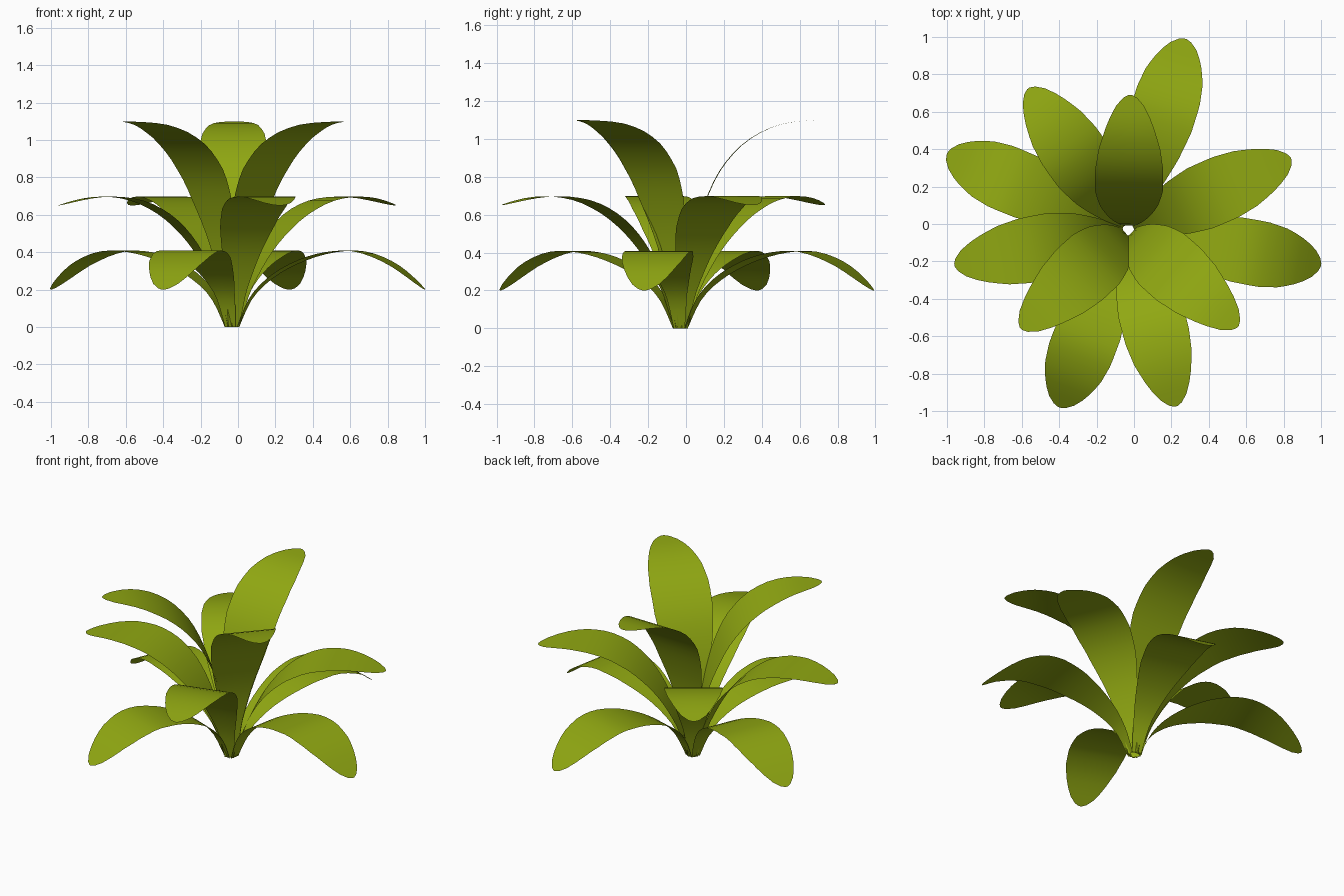
import bpy, bmesh, math

if "Cube" in bpy.data.objects:
    bpy.data.objects.remove(bpy.data.objects["Cube"])

leaf_green = bpy.data.materials.new("leaf green")
leaf_green.diffuse_color = (0.28, 0.39, 0.006, 1)
leaf_green.use_nodes = True
leaf_green.node_tree.nodes["Principled BSDF"].inputs["Base Color"].default_value = leaf_green.diffuse_color

CENTRE = (-0.03, -0.03)

# Half width of a leaf along its length (fraction, half width)
WIDTH = [(0, .03), (.15, .055), (.3, .1), (.45, .148), (.58, .174), (.7, .176),
         (.8, .158), (.9, .115), (.96, .072), (.99, .035), (1, .008)]

# Each tier: midrib as (outward fraction, height), width factor, leaf tips (x, y)
TIERS = {
    "lower_leaf": ([(.03, 0), (.10, .16), (.22, .28), (.38, .365), (.54, .405),
                    (.68, .40), (.84, .33), (1, .20)], 1.0,
                   [(.275, .99), (1.0, -.22), (-.40, -.98), (-1.0, .375)]),
    "middle_leaf": ([(.03, 0), (.09, .20), (.20, .41), (.34, .565), (.50, .66),
                     (.66, .695), (.82, .69), (1, .65)], 1.0,
                    [(.84, .35), (-.96, -.22), (-.565, .725), (.225, -.975)]),
    "upper_leaf": ([(.03, 0), (.05, .25), (.11, .50), (.23, .75), (.36, .90),
                    (.53, 1.01), (.75, 1.08), (1, 1.10)], 1.04,
                   [(-.02, .69), (-.605, -.56), (.555, -.55)]),
}


def smooth_path(pts, n=6):
    """Catmull-Rom curve through the points."""
    p = [pts[0]] + pts + [pts[-1]]
    out = []
    for i in range(1, len(p) - 2):
        for k in range(n):
            t = k / n
            out.append(tuple(
                .5 * (2 * b + (c - a) * t + (2 * a - 5 * b + 4 * c - d) * t * t
                      + (3 * b - a - 3 * c + d) * t ** 3)
                for a, b, c, d in zip(p[i - 1], p[i], p[i + 1], p[i + 2])))
    return out + [pts[-1]]


def half_width(t):
    for (a, wa), (b, wb) in zip(WIDTH, WIDTH[1:]):
        if t <= b:
            return wa + (wb - wa) * (t - a) / (b - a)
    return WIDTH[-1][1]


def resample(path, fractions):
    """Points at given fractions of the path length."""
    lengths = [0]
    for a, b in zip(path, path[1:]):
        lengths.append(lengths[-1] + math.dist(a, b))
    out = []
    for f in fractions:
        s = f * lengths[-1]
        i = next((k for k in range(len(path) - 2) if lengths[k + 1] >= s), len(path) - 2)
        u = (s - lengths[i]) / (lengths[i + 1] - lengths[i])
        out.append([a + (b - a) * u for a, b in zip(path[i], path[i + 1])])
    return out


def make_leaf(name, midrib, factor, tip):
    dx, dy = tip[0] - CENTRE[0], tip[1] - CENTRE[1]
    reach = math.hypot(dx, dy)
    dx, dy = dx / reach, dy / reach
    path = smooth_path([(r * reach, z) for r, z in midrib])
    steps = [i / 24 for i in range(23)] + [.94, .96, .975, .99, 1]
    bm = bmesh.new()
    previous = None
    for t, (r, z) in zip(sorted(steps), resample(path, sorted(steps))):
        w = half_width(t) * factor
        row = [bm.verts.new((CENTRE[0] + dx * r - dy * w * s,
                             CENTRE[1] + dy * r + dx * w * s, z)) for s in (-1, 0, 1)]
        if previous:
            for k in (0, 1):
                bm.faces.new((previous[k], row[k], row[k + 1], previous[k + 1]))
        previous = row
    for f in bm.faces:
        f.smooth = True
    mesh = bpy.data.meshes.new(name)
    bm.to_mesh(mesh)
    bm.free()
    mesh.materials.append(leaf_green)
    bpy.context.collection.objects.link(bpy.data.objects.new(name, mesh))


# Three tiers of arching leaves
for name, (midrib, factor, tips) in TIERS.items():
    for i, tip in enumerate(tips):
        make_leaf(f"{name}_{i + 1}", midrib, factor, tip)
